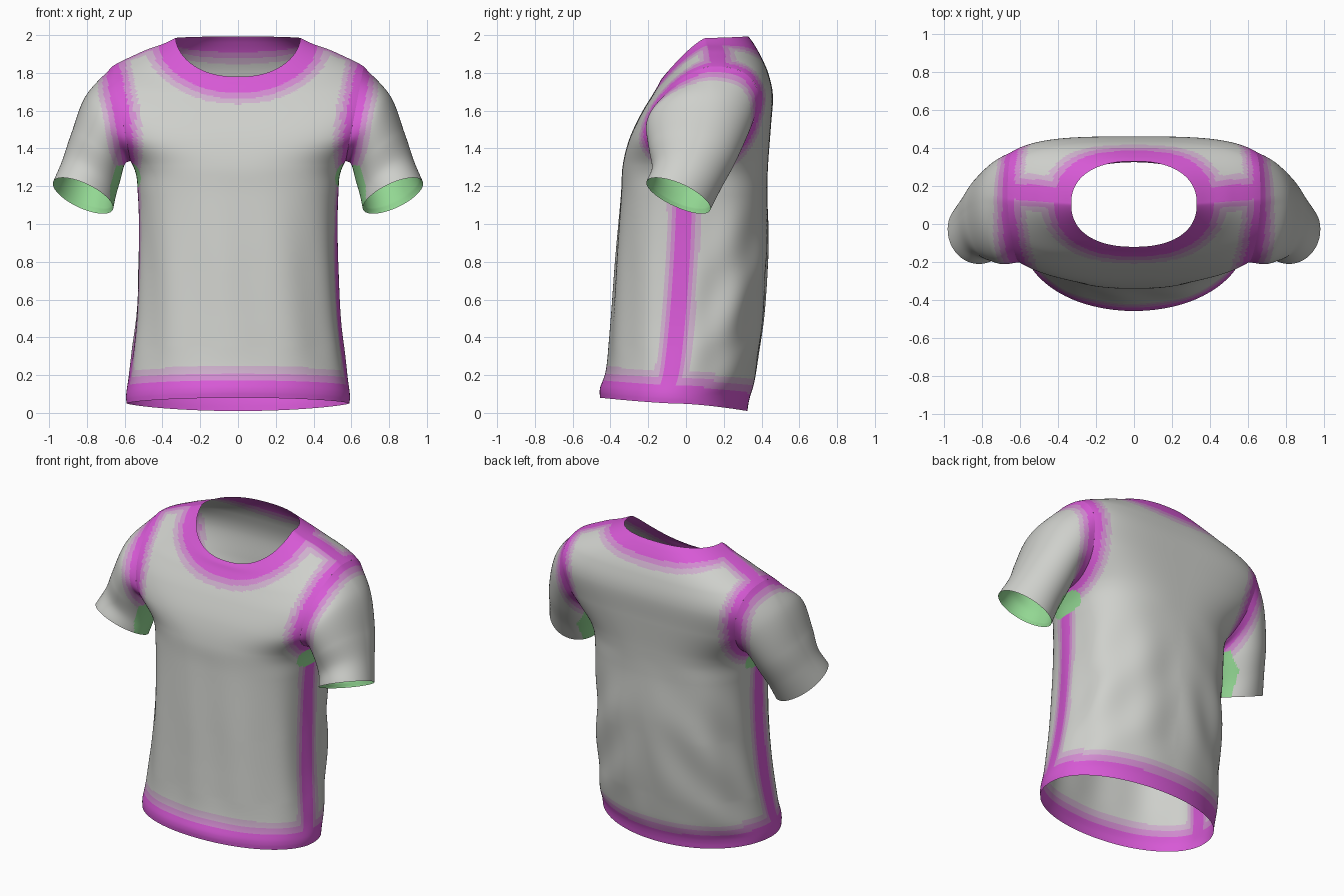
import bpy, bmesh, math
from mathutils import Vector, kdtree

cube = bpy.data.objects.get("Cube")
if cube:
    bpy.data.objects.remove(cube)

# Materials
COLOURS = [("cloth_grey", (0.62, 0.63, 0.60)), ("seam_magenta", (0.68, 0.10, 0.67)),
           ("seam_mid_pink", (0.64, 0.26, 0.63)), ("seam_pale_pink", (0.62, 0.44, 0.61)),
           ("lining_green", (0.29, 0.68, 0.29))]
GREY, MAGENTA, MID, PALE, GREEN = range(5)
materials = []
for name, rgb in COLOURS:
    m = bpy.data.materials.new(name)
    m.use_nodes = True
    m.diffuse_color = (*rgb, 1)
    bsdf = m.node_tree.nodes["Principled BSDF"]
    bsdf.inputs["Base Color"].default_value = (*rgb, 1)
    bsdf.inputs["Roughness"].default_value = 0.8
    materials.append(m)


def spline(keys, step_counts):
    """Smooth curve through key vectors, with a step count per segment."""
    pts = [2 * keys[0] - keys[1]] + list(keys) + [2 * keys[-1] - keys[-2]]
    out = []
    for i, steps in enumerate(step_counts):
        a, b, c, d = pts[i:i + 4]
        for k in range(steps):
            t = k / steps
            out.append(0.5 * (2 * b + (c - a) * t + (2 * a - 5 * b + 4 * c - d) * t * t
                              + (3 * b - a - 3 * c + d) * t ** 3))
    return out + [keys[-1].copy()]


def loft(rows, flip=False):
    bm = bmesh.new()
    grid = [[bm.verts.new(p) for p in row] for row in rows]
    n = len(rows[0])
    for low, high in zip(grid, grid[1:]):
        for j in range(n):
            k = (j + 1) % n
            quad = [low[j], low[k], high[k], high[j]]
            bm.faces.new(quad[::-1] if flip else quad)
    return bm


def finish(bm, name, rule):
    for f in bm.faces:
        f.smooth = True
        f.material_index = rule(f.calc_center_median())
    mesh = bpy.data.meshes.new(name)
    bm.to_mesh(mesh)
    bm.free()
    for m in materials:
        mesh.materials.append(m)
    obj = bpy.data.objects.new(name, mesh)
    bpy.context.collection.objects.link(obj)


def clamp(v):
    return max(0.0, min(1.0, v))


# Torso rings: half width, front y, back y, z at front / side / back, squareness
RINGS = [Vector(r) for r in (
    (.59, -.455, .325, .08, .05, .01, 2.05),
    (.592, -.455, .335, .13, .1, .07, 2.05),
    (.575, -.42, .37, .24, .22, .2, 2.2),
    (.54, -.395, .41, .5, .5, .5, 2.4),
    (.525, -.37, .435, .85, .85, .85, 2.5),
    (.53, -.345, .43, 1.15, 1.15, 1.15, 2.6),
    (.557, -.335, .435, 1.31, 1.31, 1.32, 2.7),
    (.69, -.3, .45, 1.45, 1.5, 1.52, 3.2),
    (.745, -.24, .46, 1.58, 1.68, 1.68, 3.5),
    (.7, -.18, .435, 1.68, 1.808, 1.8, 3.1),
    (.52, -.15, .39, 1.73, 1.907, 1.9, 2.6),
    (.4, -.135, .355, 1.76, 1.952, 1.96, 2.4),
    (.33, -.12, .33, 1.78, 1.985, 1.993, 2.3))]
COLS = 240


def torso_row(ring):
    w, yf, yb, zf, zs, zb, n = ring
    mid, depth = (yf + yb) / 2, (yb - yf) / 2
    row = []
    for j in range(COLS):
        th = 2 * math.pi * j / COLS
        c, s = math.cos(th), math.sin(th)
        r = (abs(c) ** n + abs(s) ** n) ** (-1 / n)
        v = abs(r * s)
        z = zs + ((zb - zs) * v ** 1.6 if s > 0 else (zf - zs) * v ** 1.3)
        # Soft hanging folds, stronger and slanted at the lower back
        fade = clamp((1.25 - z) / .5) * clamp((z - .1) / .25)
        fold = .01 * math.sin(11 * th + 2 * z)
        fold += .03 * max(0, s) * abs(c) * math.sin(13 * z + 7 * abs(th - math.pi / 2))
        r *= 1 + fade * fold
        row.append(Vector((w * r * c, mid + depth * r * s, z)))
    return row


counts = [max(4, int(max((b - a)[i] ** 2 + (b - a)[k] ** 2
                         for i, k in ((0, 4), (1, 3))) ** .5 / .012))
          for a, b in zip(RINGS, RINGS[1:])]
rows = [torso_row(r) for r in spline(RINGS, counts)]
torso = loft(rows)

# Cut both armholes on slanted planes
loop = []
for side in (-1, 1):
    upper = [f for f in torso.faces if f.calc_center_median().z > 1.3]
    geom = upper + list({e for f in upper for e in f.edges}) + list({v for f in upper for v in f.verts})
    cut = bmesh.ops.bisect_plane(torso, geom=geom, dist=1e-6, plane_co=(side * .575, 0, 1.36),
                                 plane_no=(side, 0, -.19), clear_outer=True)
    loop = [v.co.copy() for v in cut["geom_cut"] if isinstance(v, bmesh.types.BMVert)]

# Armhole loop on the +x side, read by angle from the top towards the back
lo = [min(p[i] for p in loop) for i in range(3)]
hi = [max(p[i] for p in loop) for i in range(3)]
cy, cz, ry, rz = (lo[1] + hi[1]) / 2, (lo[2] + hi[2]) / 2, (hi[1] - lo[1]) / 2, (hi[2] - lo[2]) / 2
polar = sorted(((math.atan2((p.y - cy) / ry, (p.z - cz) / rz) % math.tau, p) for p in loop),
               key=lambda q: q[0])
polar = [(polar[-1][0] - math.tau, polar[-1][1])] + polar + [(polar[0][0] + math.tau, polar[0][1])]


def armhole(th):
    for (a, p), (b, q) in zip(polar, polar[1:]):
        if a <= th <= b:
            return p.lerp(q, (th - a) / max(b - a, 1e-9))
    return polar[-1][1].copy()


# Sleeve rings: outer, inner, front and back points
SLEEVE = [[Vector(p) for p in ring] for ring in (
    ((.805, .11, 1.68), (.6, .05, 1.315), (.69, -.21, 1.53), (.7, .335, 1.5)),
    ((.885, .07, 1.47), (.622, .03, 1.235), (.75, -.195, 1.41), (.76, .265, 1.34)),
    ((.932, .02, 1.33), (.645, -.005, 1.155), (.785, -.18, 1.3), (.8, .19, 1.2)),
    ((.98, -.03, 1.215), (.66, -.04, 1.085), (.82, -.21, 1.22), (.825, .13, 1.08)))]
SCOLS = 112


def ring_point(ring, th):
    outer, inner, front, back = ring
    c = (outer + inner) / 2
    s = math.sin(th)
    return c + (outer - inner) / 2 * math.cos(th) + ((back if s > 0 else front) - c) * abs(s)


columns = []
for j in range(SCOLS):
    th = math.tau * j / SCOLS
    columns.append(spline([armhole(th)] + [ring_point(r, th) for r in SLEEVE], [16, 16, 12, 10]))
sleeve_rows = [list(r) for r in zip(*columns)]


# Seam bands: distance to each seam line decides the colour
def tree(points):
    kd = kdtree.KDTree(len(points))
    for i, p in enumerate(points):
        kd.insert(p, i)
    kd.balance()
    return kd


def mirrored(points):
    return points + [Vector((-p.x, p.y, p.z)) for p in points]


narrow = (.042, .072, .1)
shoulder_line = [r[6] for r in rows if r[6].z > 1.84]
side_line = [r[-5] for r in rows if r[-5].z < 1.34]
seams = [(tree(rows[-1]), (.1, .135, .17)),
         (tree(rows[0]), (.095, .135, .17)),
         (tree(mirrored([armhole(math.tau * i / 300) for i in range(300)])), narrow),
         (tree(mirrored(shoulder_line)), narrow),
         (tree(mirrored(side_line)), (.038, .064, .09))]


def band(p):
    level = PALE + 1
    for kd, widths in seams:
        d = kd.find(p)[2]
        for k, w in enumerate(widths):
            if d < w:
                level = min(level, MAGENTA + k)
                break
    return GREY if level > PALE else level


def torso_colour(p):
    # Small rounded patch below the armpit
    if abs(p.x) > .45 and ((p.y - .01) / .125) ** 4 + ((p.z - 1.26) / .06) ** 4 < 1:
        return GREEN
    return band(p)


def sleeve_colour(p):
    # Underarm panel sits on the side facing the body
    if p.z < 1.31 and abs(p.x) < .69 + .1 * (1.2 - p.z) and abs(p.y - .02) < .14:
        return GREEN
    return band(p)


finish(torso, "shirt_body", torso_colour)
for side, label in ((1, "left"), (-1, "right")):
    def place(grid):
        return [[Vector((side * p.x, p.y, p.z)) for p in row] for row in grid]
    finish(loft(place(sleeve_rows), side > 0), label + "_sleeve", sleeve_colour)
    # Green lining just inside the sleeve, meeting it at the cuff edge
    lining = []
    for i, row in enumerate(sleeve_rows[14:]):
        c = sum(row, Vector()) / SCOLS
        inset = .965 if i < len(sleeve_rows) - 16 else .995
        lining.append([c + (p - c) * inset for p in row])
    finish(loft(place(lining), side < 0), label + "_sleeve_lining", lambda p: GREEN)
